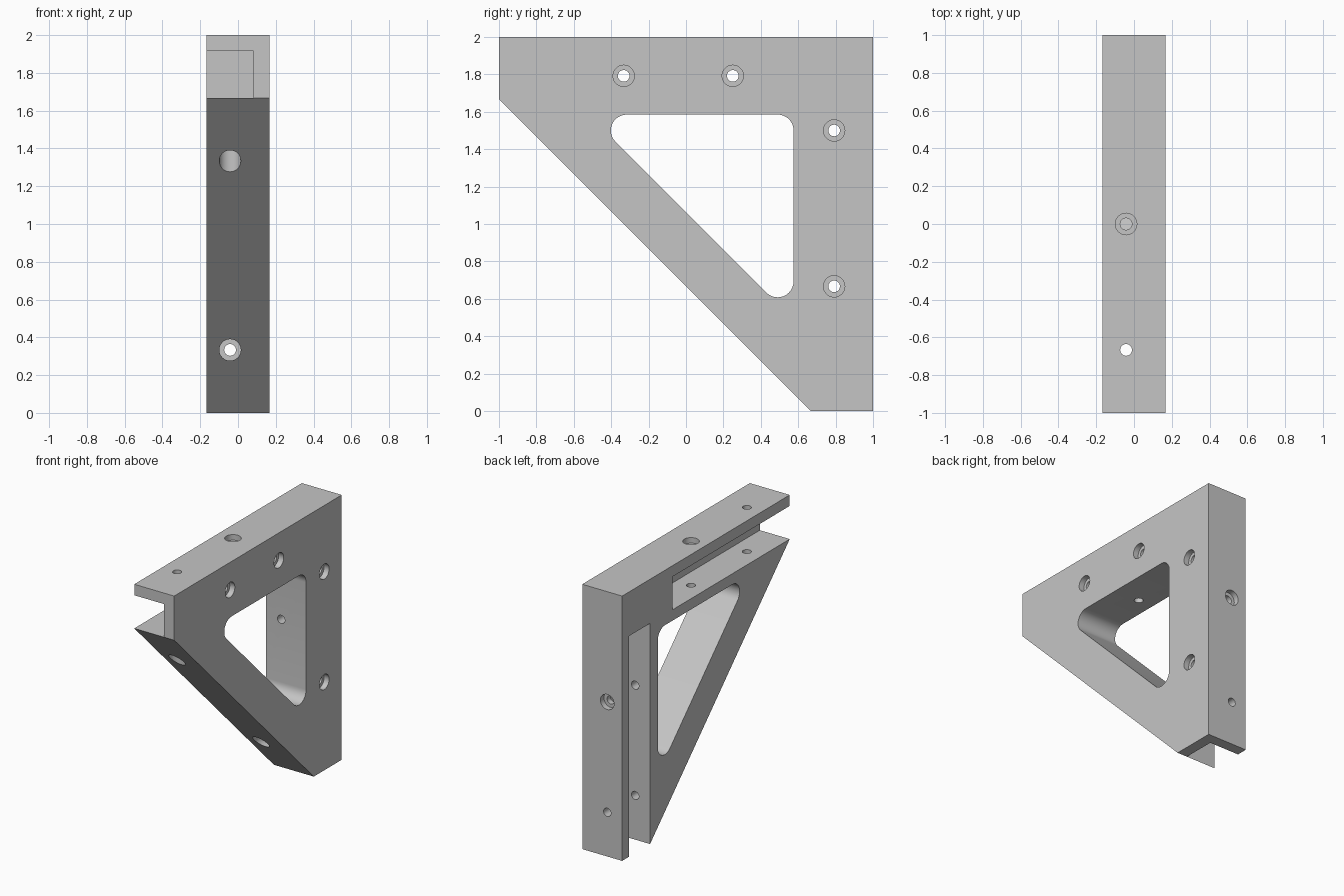
import bpy, bmesh, math
from mathutils import Vector

cube = bpy.data.objects.get("Cube")
if cube:
    bpy.data.objects.remove(cube, do_unlink=True)

HALF = 1 / 6          # half width of the bracket
BOLT_X = -0.042       # centre line of the edge bolts
SLOT_X = 0.083        # inner wall of the slots
MID = 1.792           # slot centre height
BORE, HOLE, SINK = 0.057, 0.031, 0.042

metal = bpy.data.materials.new("light_grey")
metal.use_nodes = True
grey = (0.56, 0.56, 0.56, 1)
metal.diffuse_color = grey
metal.node_tree.nodes["Principled BSDF"].inputs["Base Color"].default_value = grey


def finish(name, bm):
    bmesh.ops.recalc_face_normals(bm, faces=bm.faces)
    mesh = bpy.data.meshes.new(name)
    bm.to_mesh(mesh)
    bm.free()
    mesh.materials.append(metal)
    ob = bpy.data.objects.new(name, mesh)
    bpy.context.collection.objects.link(ob)
    return ob


def prism(name, outline, x0, x1):
    """Extrude a (y, z) outline along x."""
    bm = bmesh.new()
    face = bm.faces.new([bm.verts.new((x0, y, z)) for y, z in outline])
    ext = bmesh.ops.extrude_face_region(bm, geom=[face])["geom"]
    bmesh.ops.translate(bm, vec=(x1 - x0, 0, 0),
                        verts=[v for v in ext if isinstance(v, bmesh.types.BMVert)])
    return finish(name, bm)


def rod(name, start, end, radius):
    a, b = Vector(start), Vector(end)
    bm = bmesh.new()
    bmesh.ops.create_cone(bm, cap_ends=True, segments=40, radius1=radius,
                          radius2=radius, depth=(b - a).length)
    turn = Vector((0, 0, 1)).rotation_difference(b - a).to_matrix()
    bmesh.ops.rotate(bm, verts=bm.verts, matrix=turn, cent=(0, 0, 0))
    bmesh.ops.translate(bm, verts=bm.verts, vec=(a + b) / 2)
    return finish(name, bm)


def box(y0, y1, z0, z1):
    return [(y0, z0), (y1, z0), (y1, z1), (y0, z1)]


def arc(y, z, r, a0, a1, n=12):
    return [(y + r * math.cos(math.radians(a0 + (a1 - a0) * i / n)),
             z + r * math.sin(math.radians(a0 + (a1 - a0) * i / n)))
            for i in range(n + 1)]


# Triangular body with clipped tips
bracket = prism("corner_bracket",
                [(-1, 2), (-1, 5 / 3), (2 / 3, 0), (1, 0), (1, 2)], -HALF, HALF)

# Rounded triangular window
window = (arc(0.49, 1.5, 0.085, 0, 90) + arc(-0.317, 1.5, 0.085, 90, 225)
          + arc(0.49, 0.693, 0.085, 225, 360))
cutters = [prism("window_cutter", window, -1, 1)]

# Slots behind the top and back edges, open on one side
cutters.append(prism("top_slot_cutter", box(-1.2, 0.4, 5 / 3, 1.917), -1, SLOT_X))
cutters.append(prism("back_slot_cutter", box(2 / 3, 0.917, -0.2, 5 / 3), -1, SLOT_X))

# Counterbored side holes into the slots
for y, z in [(-0.333, MID), (0.25, MID), (0.792, 1.5), (0.792, 2 / 3)]:
    cutters.append(rod("side_bore", (HALF - SINK, y, z), (1, y, z), BORE))
    cutters.append(rod("side_hole", (0, y, z), (1, y, z), HOLE))

# Vertical edge holes
X = BOLT_X
cutters.append(rod("top_bore", (X, 0, 2 - SINK), (X, 0, 2.2), BORE))
cutters.append(rod("top_hole", (X, 0, 1.4), (X, 0, 2.2), HOLE))
cutters.append(rod("tip_bore", (X, -2 / 3, 1), (X, -2 / 3, 1.583), BORE))
cutters.append(rod("tip_hole", (X, -2 / 3, 1), (X, -2 / 3, 2.2), HOLE))

# Horizontal edge holes
cutters.append(rod("back_bore", (X, 1 - SINK, 7 / 6), (X, 1.2, 7 / 6), BORE))
cutters.append(rod("back_hole", (X, 0.45, 7 / 6), (X, 1.2, 7 / 6), HOLE))
cutters.append(rod("foot_bore", (X, 0, 1 / 3), (X, 0.583, 1 / 3), BORE))
cutters.append(rod("foot_hole", (X, 0, 1 / 3), (X, 1.2, 1 / 3), HOLE))

# Cut everything out and drop the cutters
bpy.ops.object.select_all(action='DESELECT')
bpy.context.view_layer.objects.active = bracket
bracket.select_set(True)
for cutter in cutters:
    mod = bracket.modifiers.new("cut", 'BOOLEAN')
    mod.operation = 'DIFFERENCE'
    mod.solver = 'EXACT'
    mod.object = cutter
    bpy.ops.object.modifier_apply(modifier=mod.name)
    bpy.data.objects.remove(cutter, do_unlink=True)

bpy.ops.object.shade_smooth_by_angle(angle=math.radians(30))
